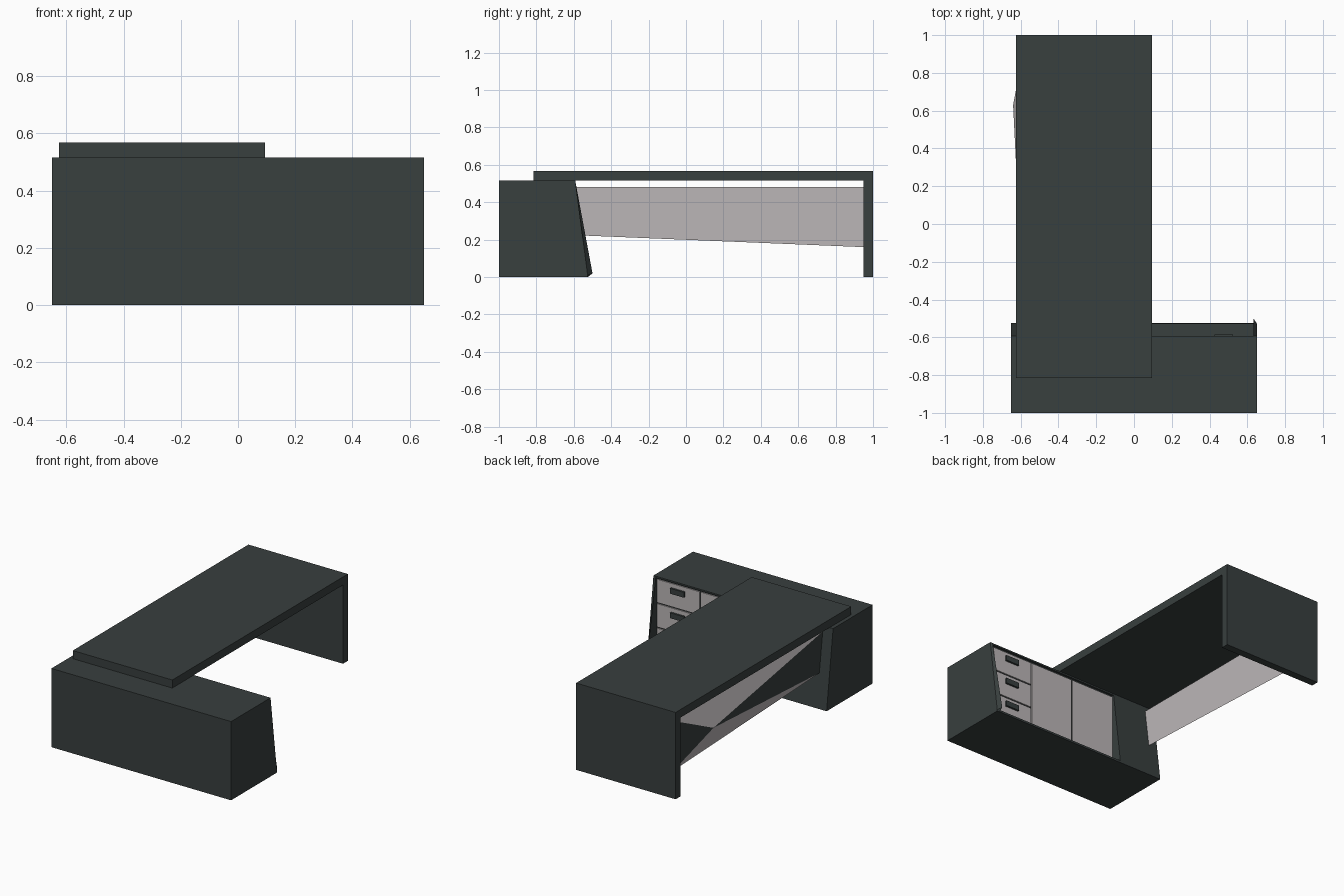
import bpy

old = bpy.data.objects.get("Cube")
if old:
    bpy.data.objects.remove(old, do_unlink=True)


def material(name, rgb):
    mat = bpy.data.materials.new(name)
    mat.use_nodes = True
    mat.diffuse_color = (*rgb, 1)
    mat.node_tree.nodes["Principled BSDF"].inputs["Base Color"].default_value = (*rgb, 1)
    return mat


DARK = material("dark slate", (0.04, 0.05, 0.049))
LIGHT = material("warm grey", (0.50, 0.47, 0.475))


def build(name, verts, faces, *mats):
    mesh = bpy.data.meshes.new(name)
    mesh.from_pydata(verts, [], faces)
    for mat in mats:
        mesh.materials.append(mat)
    obj = bpy.data.objects.new(name, mesh)
    bpy.context.collection.objects.link(obj)
    return obj


def loft(name, x0, ring0, x1, ring1, mat):
    """Join two (y, z) outlines, listed anticlockwise, at x0 < x1."""
    n = len(ring0)
    verts = [(x0, y, z) for y, z in ring0] + [(x1, y, z) for y, z in ring1]
    faces = [(i, i + n, (i + 1) % n + n, (i + 1) % n) for i in range(n)]
    faces = [f[::-1] for f in faces]
    faces += [tuple(reversed(range(n))), tuple(range(n, 2 * n))]
    return build(name, verts, faces, mat)


def box(name, x, y, z, mat):
    ring = [(y[0], z[0]), (y[1], z[0]), (y[1], z[1]), (y[0], z[1])]
    return loft(name, x[0], ring, x[1], ring, mat)


TOP = 0.515      # cabinet height
FACE = -0.605    # plane behind the drawer and door fronts
BAY, END = -0.333, 0.632

# Cabinet: solid sloping block, recessed bay and flared end panel
slope = [(-1, 0), (-0.525, 0), (-0.592, TOP), (-1, TOP)]
loft("cabinet_block", -0.65, slope, BAY, slope, DARK)
bay = [(-1, 0), (-0.525, 0), (-0.527, 0.015), (FACE, 0.015),
       (FACE, 0.505), (-0.592, 0.505), (-0.592, TOP), (-1, TOP)]
loft("cabinet_bay", BAY, bay, END, bay, DARK)
flare = [(-1, 0), (-0.525, 0), (-0.5, 0.02), (-0.592, TOP), (-1, TOP)]
outer = [(-1, 0), (-0.527, 0), (-0.526, 0.01), (-0.592, TOP), (-1, TOP)]
loft("cabinet_end_panel", END, flare, 0.65, outer, DARK)

# Drawer and door fronts with narrow gaps between them
GAP = 0.004
front = (FACE, FACE + 0.007)
for i in range(3):
    z = 0.022 + i * 0.16
    box(f"drawer_front_{i + 1}", (0.317 + GAP, END - GAP), front, (z, z + 0.16 - 2 * GAP), LIGHT)
    box(f"drawer_handle_{i + 1}", (0.425, 0.525), (FACE, FACE + 0.02), (z + 0.09, z + 0.125), DARK)
for i, x in enumerate((BAY, -0.008)):
    box(f"door_front_{i + 1}", (x + GAP, x + 0.325 - GAP), front, (0.022, 0.494), LIGHT)

# Desk top and back leg
box("desk_top", (-0.625, 0.095), (-0.815, 1), (TOP, 0.568), DARK)
box("desk_leg", (-0.625, 0.095), (0.95, 1), (0, TOP), DARK)

# Faceted modesty panel: flat inside, shallow two-tone pyramid outside
corners = [(-0.585, 0.48), (0.95, 0.48), (0.95, 0.16), (-0.55, 0.222)]
verts = [(-0.58, y, z) for y, z in corners] + [(-0.64, 0.63, 0.33)]
facets = [(0, 3, 2, 1)] + [(i, (i + 1) % 4, 4) for i in range(4)]
panel = build("modesty_panel", verts, [f[::-1] for f in facets], LIGHT, DARK)
for poly in panel.data.polygons:
    # The two facets facing along the desk are dark
    if len(poly.vertices) == 3 and poly.index % 2 == 0:
        poly.material_index = 1

# Consistent outward normals on every part
import bmesh
for obj in bpy.context.collection.objects:
    if obj.type == "MESH" and obj.name.startswith(("cabinet", "drawer", "door", "desk", "modesty")):
        bm = bmesh.new()
        bm.from_mesh(obj.data)
        bmesh.ops.recalc_face_normals(bm, faces=bm.faces)
        bm.to_mesh(obj.data)
        bm.free()
